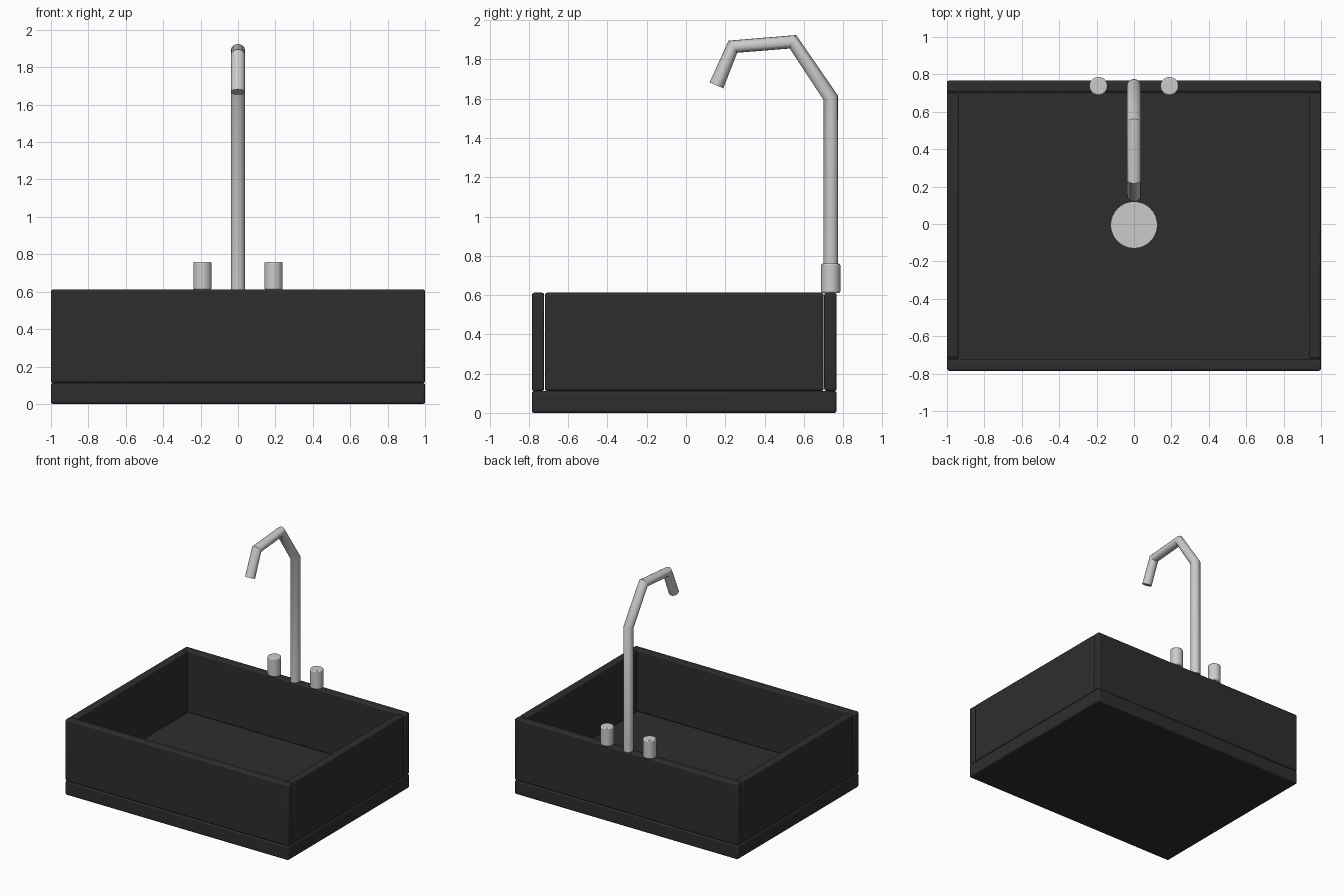
import bpy, bmesh
from mathutils import Matrix, Vector

if "Cube" in bpy.data.objects:
    bpy.data.objects.remove(bpy.data.objects["Cube"])


def material(name, value):
    m = bpy.data.materials.new(name)
    m.diffuse_color = (value, value, value, 1)
    m.use_nodes = True
    m.node_tree.nodes["Principled BSDF"].inputs["Base Color"].default_value = m.diffuse_color
    return m


BLACK = material("matte black", 0.027)
METAL = material("light grey metal", 0.60)


def finish(ob, mat, bevel=0, segments=2):
    ob.data.materials.append(mat)
    bpy.ops.object.select_all(action='DESELECT')
    ob.select_set(True)
    bpy.context.view_layer.objects.active = ob
    if bevel:
        b = ob.modifiers.new("rounded edges", 'BEVEL')
        b.width, b.segments = bevel, segments
        b.limit_method, b.angle_limit = 'ANGLE', 0.7
    bpy.ops.object.shade_smooth_by_angle(angle=0.6)
    return ob


def mesh_object(name, bm):
    me = bpy.data.meshes.new(name)
    bm.to_mesh(me)
    bm.free()
    ob = bpy.data.objects.new(name, me)
    bpy.context.collection.objects.link(ob)
    return ob


def box(name, lo, hi):
    lo, hi = Vector(lo), Vector(hi)
    bm = bmesh.new()
    bmesh.ops.create_cube(bm, size=1, matrix=Matrix.Translation((lo + hi) / 2)
                          @ Matrix.Diagonal((*(hi - lo), 1)))
    return finish(mesh_object(name, bm), BLACK, 0.012, 3)


def cylinder(name, x, y, z0, z1, r, bevel=0):
    bm = bmesh.new()
    bmesh.ops.create_cone(bm, cap_ends=True, segments=32, radius1=r, radius2=r,
                          depth=z1 - z0,
                          matrix=Matrix.Translation((x, y, (z0 + z1) / 2)))
    return finish(mesh_object(name, bm), METAL, bevel)


# Basin: floor slab and four walls
FRONT, BACK, FLOOR, RIM, T = -0.785, 0.767, 0.112, 0.612, 0.063
box("basin_floor", (-1, FRONT, 0), (1, BACK, FLOOR))
box("front_wall", (-1, FRONT, FLOOR), (1, FRONT + T, RIM))
box("back_wall", (-1, BACK - T, FLOOR), (1, BACK, RIM))
for side, s in (("left", -1), ("right", 1)):
    xs = sorted((s, s * (1 - T)))
    box(side + "_wall", (xs[0], FRONT + T + 0.003, FLOOR),
        (xs[1], BACK - T - 0.003, RIM))
    # Tap knobs
    cylinder(side + "_knob", s * 0.19, 0.737, RIM - 0.002, 0.76, 0.049, 0.008)

# Drain disc
cylinder("drain", 0, -0.005, FLOOR - 0.005, FLOOR + 0.006, 0.123)

# Bent spout swept along a path
path = [(0.737, RIM - 0.002), (0.737, 1.605), (0.545, 1.89), (0.239, 1.865), (0.155, 1.668)]
curve = bpy.data.curves.new("spout", 'CURVE')
curve.dimensions = '3D'
curve.bevel_depth, curve.bevel_resolution = 0.038, 6
curve.use_fill_caps = True
spline = curve.splines.new('POLY')
spline.points.add(len(path) - 1)
for p, (y, z) in zip(spline.points, path):
    p.co = (0, y, z, 1)
spout = bpy.data.objects.new("spout", curve)
bpy.context.collection.objects.link(spout)
spout.select_set(True)
bpy.context.view_layer.objects.active = spout
bpy.ops.object.select_all(action='DESELECT')
spout.select_set(True)
bpy.ops.object.convert(target='MESH')
finish(bpy.context.view_layer.objects.active, METAL)
